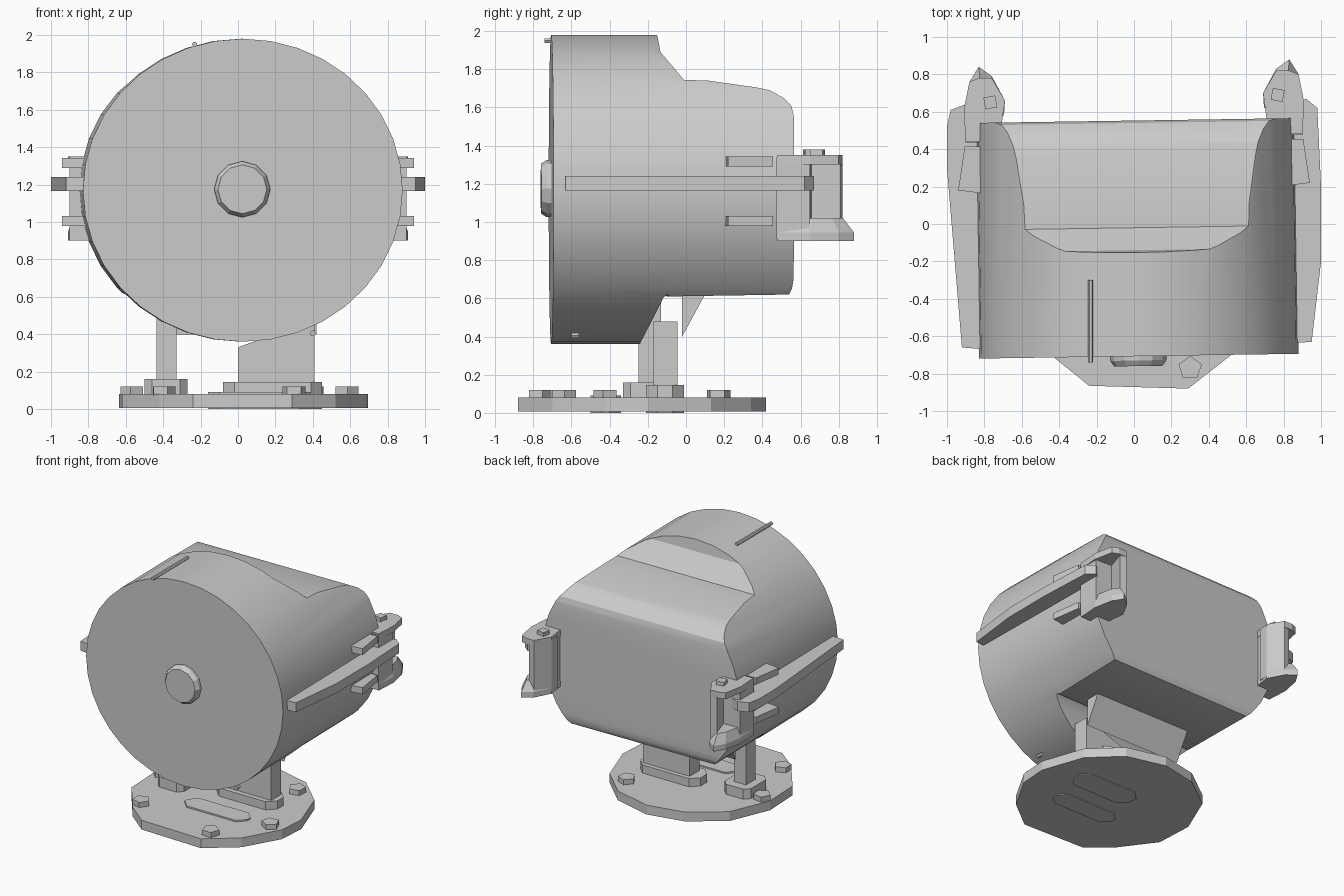
import bpy, bmesh, math
from mathutils import Matrix, Vector

cube = bpy.data.objects.get("Cube")
if cube:
    bpy.data.objects.remove(cube, do_unlink=True)

grey = bpy.data.materials.new("light_grey")
grey.use_nodes = True
COLOUR = (0.6, 0.6, 0.6, 1)
grey.diffuse_color = COLOUR
grey.node_tree.nodes["Principled BSDF"].inputs["Base Color"].default_value = COLOUR

# Maps a drawing plane plus depth to model space
PLANES = {"top": lambda a, b, d: (a, b, d),
          "side": lambda a, b, d: (d, a, b),
          "front": lambda a, b, d: (a, d, b)}


def prism(name, points, low, high, plane="top", shrink=1.0):
    """Extrude a flat outline between two depths, optionally narrowing the far end."""
    place = PLANES[plane]
    ca = sum(p[0] for p in points) / len(points)
    cb = sum(p[1] for p in points) / len(points)
    bm = bmesh.new()
    near = [bm.verts.new(place(a, b, low)) for a, b in points]
    far = [bm.verts.new(place(ca + (a - ca) * shrink, cb + (b - cb) * shrink, high))
           for a, b in points]
    bm.faces.new(near)
    bm.faces.new(far)
    for i in range(len(points)):
        j = (i + 1) % len(points)
        bm.faces.new((near[i], near[j], far[j], far[i]))
    bmesh.ops.recalc_face_normals(bm, faces=bm.faces)
    mesh = bpy.data.meshes.new(name)
    bm.to_mesh(mesh)
    bm.free()
    mesh.materials.append(grey)
    obj = bpy.data.objects.new(name, mesh)
    bpy.context.collection.objects.link(obj)
    return obj


def ring(cx, cy, rx, ry, sides, turn=0.0):
    return [(cx + rx * math.cos(turn + math.tau * i / sides),
             cy + ry * math.sin(turn + math.tau * i / sides)) for i in range(sides)]


def rect(x0, x1, y0, y1):
    return [(x0, y0), (x1, y0), (x1, y1), (x0, y1)]


def slot(x0, x1, y0, y1, cut):
    """Long plate with clipped corners."""
    return [(x0 + cut, y0), (x1 - cut, y0), (x1, y0 + cut), (x1, y1 - cut),
            (x1 - cut, y1), (x0 + cut, y1), (x0, y1 - cut), (x0, y0 + cut)]


def make_active(obj):
    bpy.ops.object.select_all(action="DESELECT")
    obj.select_set(True)
    bpy.context.view_layer.objects.active = obj


# Lamp housing: oval drum trimmed by a stepped side profile
housing = prism("lamp_housing", ring(0.015, 1.17, 0.855, 0.81, 36), -0.707, 0.6, "front")
profile = [(-0.8, 0.3), (-0.25, 0.3), (-0.24, 0.37), (-0.13, 0.6), (-0.11, 0.62),
           (-0.09, 0.61), (0.53, 0.62), (0.545, 0.65), (0.553, 0.7), (0.553, 1.56),
           (0.54, 1.61), (0.5, 1.65), (0.43, 1.69), (0.36, 1.705), (0.11, 1.74),
           (-0.02, 1.745), (-0.14, 1.89), (-0.17, 2.1), (-0.8, 2.1)]
cutter = prism("housing_cutter", profile, -1.2, 1.2, "side")
cutter.hide_render = True
trim = housing.modifiers.new("trim", "BOOLEAN")
trim.operation = "INTERSECT"
trim.solver = "EXACT"
trim.object = cutter
make_active(housing)
bpy.ops.object.modifier_apply(modifier="trim")
bpy.data.objects.remove(cutter, do_unlink=True)
bpy.ops.object.shade_smooth_by_angle(angle=math.radians(30))

# Round boss on the lens
boss = prism("lens_boss", ring(0.012, 1.175, 0.15, 0.15, 12), -0.69, -0.73, "front")
boss_cap = prism("lens_boss_cap", ring(0.012, 1.175, 0.15, 0.15, 12), -0.73, -0.76,
                 "front", 0.87)
for obj in (housing, boss, boss_cap):
    obj.data.transform(Matrix.Rotation(0.015, 4, "Z"))

# Seam strip on top and small drain tabs below
prism("top_seam_strip", ring(-0.232, 1.95, 0.014, 0.014, 6), -0.74, -0.3, "front")
prism("drain_tab", ring(0.4, 0.405, 0.016, 0.016, 6), -0.6, -0.56, "front")

# Side rails, outline per side
prism("right_rail", [(-0.92, -0.66), (-0.8, -0.67), (-0.8, 0.6), (-0.9, 0.64),
                     (-0.98, 0.61), (-1.0, 0.52), (-1.0, 0.3)], 1.165, 1.24)
prism("left_rail", [(0.95, -0.63), (0.8, -0.64), (0.8, 0.6), (0.92, 0.67),
                    (0.98, 0.62), (1.0, 0.2), (1.0, -0.2)], 1.165, 1.24)

# Short fins above and below each rail, and the rear clamps
for side, s, dy in (("left", 1, 0.0), ("right", -1, -0.04)):
    def outline(points):
        return [(s * x, y + dy) for x, y in points]

    for level, z in (("upper", 1.29), ("lower", 0.98)):
        prism(f"{side}_{level}_fin",
              outline([(0.78, 0.2), (0.94, 0.22), (0.905, 0.455), (0.78, 0.455)]), z, z + 0.052)
    plan = [(0.72, 0.48), (0.9, 0.48), (0.91, 0.65), (0.88, 0.8),
            (0.83, 0.88), (0.76, 0.83), (0.69, 0.7)]
    cap = [(x, min(y, 0.82)) for x, y in plan]
    prism(f"{side}_clamp_cap", outline(cap), 1.30, 1.35)
    prism(f"{side}_clamp_foot", outline(plan), 0.9, 0.945)
    prism(f"{side}_clamp_ramp", outline(plan), 0.945, 1.02, shrink=0.7)
    prism(f"{side}_clamp_block",
          outline([(0.72, 0.475), (0.9, 0.475), (0.9, 0.65), (0.7, 0.66)]), 0.91, 1.34)
    prism(f"{side}_clamp_wall",
          outline([(0.695, 0.62), (0.75, 0.62), (0.81, 0.81), (0.76, 0.82), (0.69, 0.7)]),
          0.92, 1.33)
    prism(f"{side}_clamp_bolt", outline(ring(0.768, 0.69, 0.045, 0.045, 4, 0.6)), 1.34, 1.38)

# Wedge under the housing
prism("under_wedge", [(-0.02, 0.4), (0.105, 0.63), (-0.02, 0.63)], -0.42, 0.42, "side")

# Supports with their feet
prism("wide_support", [(0.0, 0.1), (0.41, 0.1), (0.41, 0.48), (0.0, 0.33)],
      -0.17, -0.045, "front")
prism("wide_support_foot", slot(-0.08, 0.45, -0.21, -0.01, 0.06), 0.07, 0.145)
prism("narrow_support", rect(-0.435, -0.33, -0.25, -0.13), 0.1, 0.6)
prism("narrow_support_foot", slot(-0.5, -0.27, -0.33, -0.06, 0.04), 0.07, 0.16)

# Base plate, flattened toward the front
rim = [(0.695, -0.2), (0.68, -0.42), (0.52, -0.7), (0.29, -0.88), (-0.24, -0.865),
       (-0.42, -0.72), (-0.62, -0.45), (-0.635, -0.15), (-0.5, 0.17), (-0.24, 0.36),
       (0.05, 0.42), (0.36, 0.34), (0.58, 0.13)]
prism("base_plate", rim, 0.006, 0.08)
prism("cable_cover", slot(-0.16, 0.39, -0.5, -0.34, 0.06), 0.07, 0.092)

# Thin pads under the base
prism("front_pad", slot(-0.16, 0.39, -0.5, -0.34, 0.06), 0.0, 0.007)
prism("rear_pad", slot(-0.08, 0.45, -0.21, -0.01, 0.06), 0.0, 0.007)

# Base bolts
for i, (x, y) in enumerate([(0.3, -0.77), (-0.4, -0.64), (0.58, -0.42),
                            (-0.565, -0.15), (0.4, 0.17)]):
    prism(f"base_bolt_{i + 1}", ring(x, y, 0.065, 0.065, 5, 0.3 + i), 0.07, 0.12)
